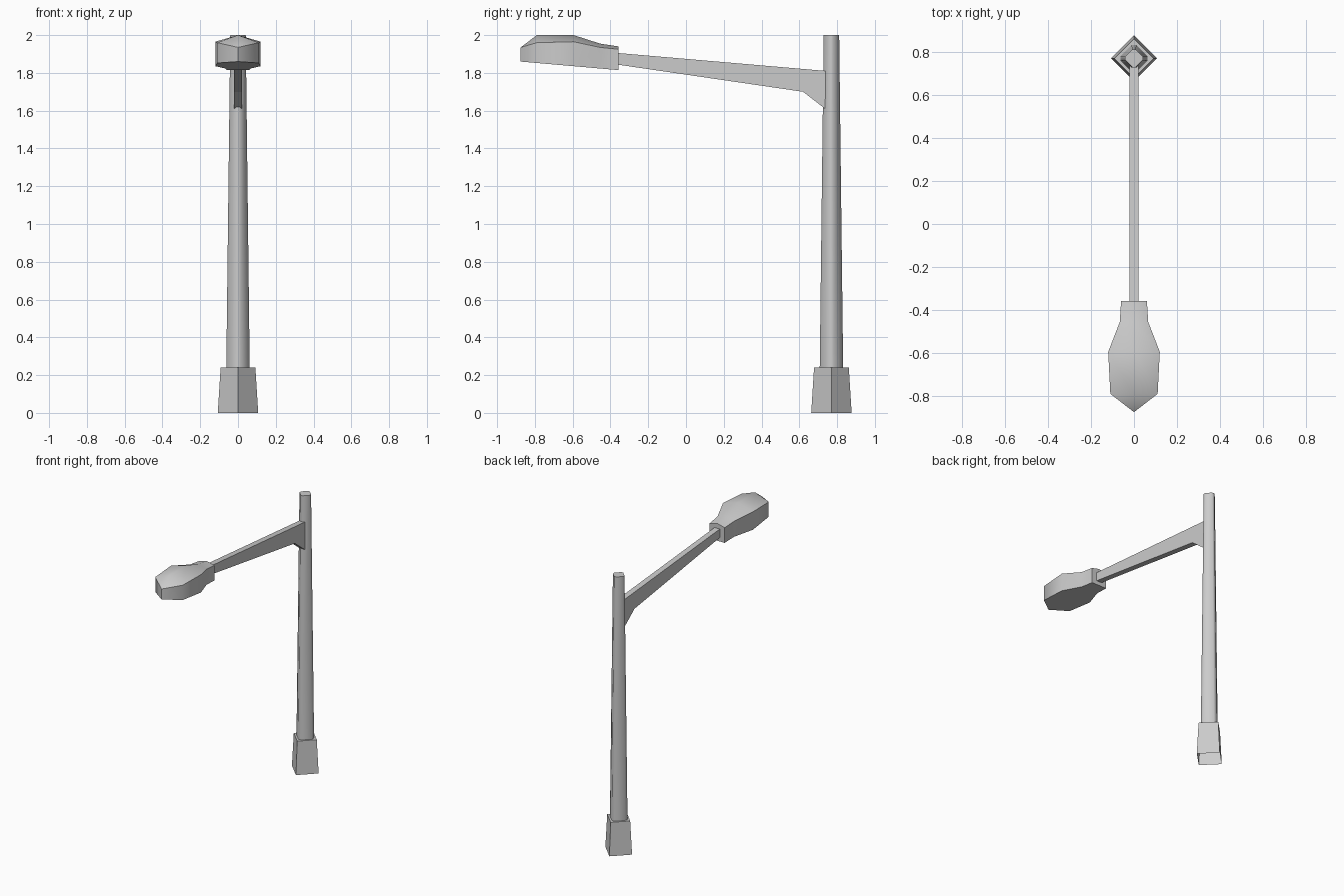
import bpy, math

cube = bpy.data.objects.get("Cube")
if cube:
    bpy.data.objects.remove(cube)

POLE_Y = 0.77

# Painted metal
metal = bpy.data.materials.new("grey metal")
metal.use_nodes = True
colour = (0.6, 0.6, 0.6, 1)
metal.diffuse_color = colour
metal.node_tree.nodes["Principled BSDF"].inputs["Base Color"].default_value = colour


def add_part(name, verts, faces, smooth=None):
    mesh = bpy.data.meshes.new(name)
    mesh.from_pydata(verts, [], faces)
    mesh.materials.append(metal)
    obj = bpy.data.objects.new(name, mesh)
    bpy.context.collection.objects.link(obj)
    bpy.ops.object.select_all(action='DESELECT')
    obj.select_set(True)
    bpy.context.view_layer.objects.active = obj
    bpy.ops.object.mode_set(mode='EDIT')
    bpy.ops.mesh.select_all(action='SELECT')
    bpy.ops.mesh.remove_doubles(threshold=0.0005)
    bpy.ops.mesh.normals_make_consistent(inside=False)
    bpy.ops.object.mode_set(mode='OBJECT')
    if smooth:
        bpy.ops.object.shade_smooth_by_angle(angle=math.radians(smooth))
    return obj


def loft(name, rings, cap_start=True, cap_end=True, smooth=None):
    """Skin a list of equal-length closed rings."""
    n = len(rings[0])
    verts = [v for ring in rings for v in ring]
    faces = [(r * n + i, r * n + (i + 1) % n, (r + 1) * n + (i + 1) % n, (r + 1) * n + i)
             for r in range(len(rings) - 1) for i in range(n)]
    if cap_start:
        faces.append(tuple(range(n)))
    if cap_end:
        faces.append(tuple(range((len(rings) - 1) * n, len(rings) * n)))
    return add_part(name, verts, faces, smooth)


def diamond(radius, z, chamfer=0.0):
    """Square turned 45 degrees, with optional cut corners."""
    ring = []
    for k in range(4):
        a = k * math.pi / 2
        c, s = math.cos(a), math.sin(a)
        for t in ((-chamfer, chamfer) if chamfer else (0,)):
            ring.append((c * radius - s * t, POLE_Y + s * radius + c * t, z))
    return ring


# Base, open underneath
loft("base", [diamond(0.107, 0), diamond(0.092, 0.24)], cap_start=False)

# Tapered pole with narrow softened corners
loft("pole", [diamond(0.062, 0.24, 0.012), diamond(0.041, 2.0, 0.008)],
     cap_start=False, smooth=50)

# Arm with a bracket at the pole
arm_profile = [(-0.37, 1.906), (0.745, 1.81), (0.745, 1.603), (0.62, 1.70), (-0.37, 1.845)]
loft("arm", [[(x, y, z) for y, z in arm_profile] for x in (-0.021, 0.021)])

# Lamp head sections: y, half width, shoulder height, ridge height
sections = [(-0.357, 0.06, 1.925, 1.94), (-0.455, 0.066, 1.935, 1.955),
            (-0.595, 0.12, 1.965, 2.0), (-0.79, 0.11, 1.96, 2.0),
            (-0.875, 0.0, 1.935, 1.935)]


def underside(y):
    return 1.815 - (y + 0.36) * 0.087


loft("lamp_head",
     [[(-w, y, underside(y)), (-w, y, shoulder), (0, y, ridge), (w, y, shoulder), (w, y, underside(y))]
      for y, w, shoulder, ridge in sections], cap_end=False, smooth=50)
